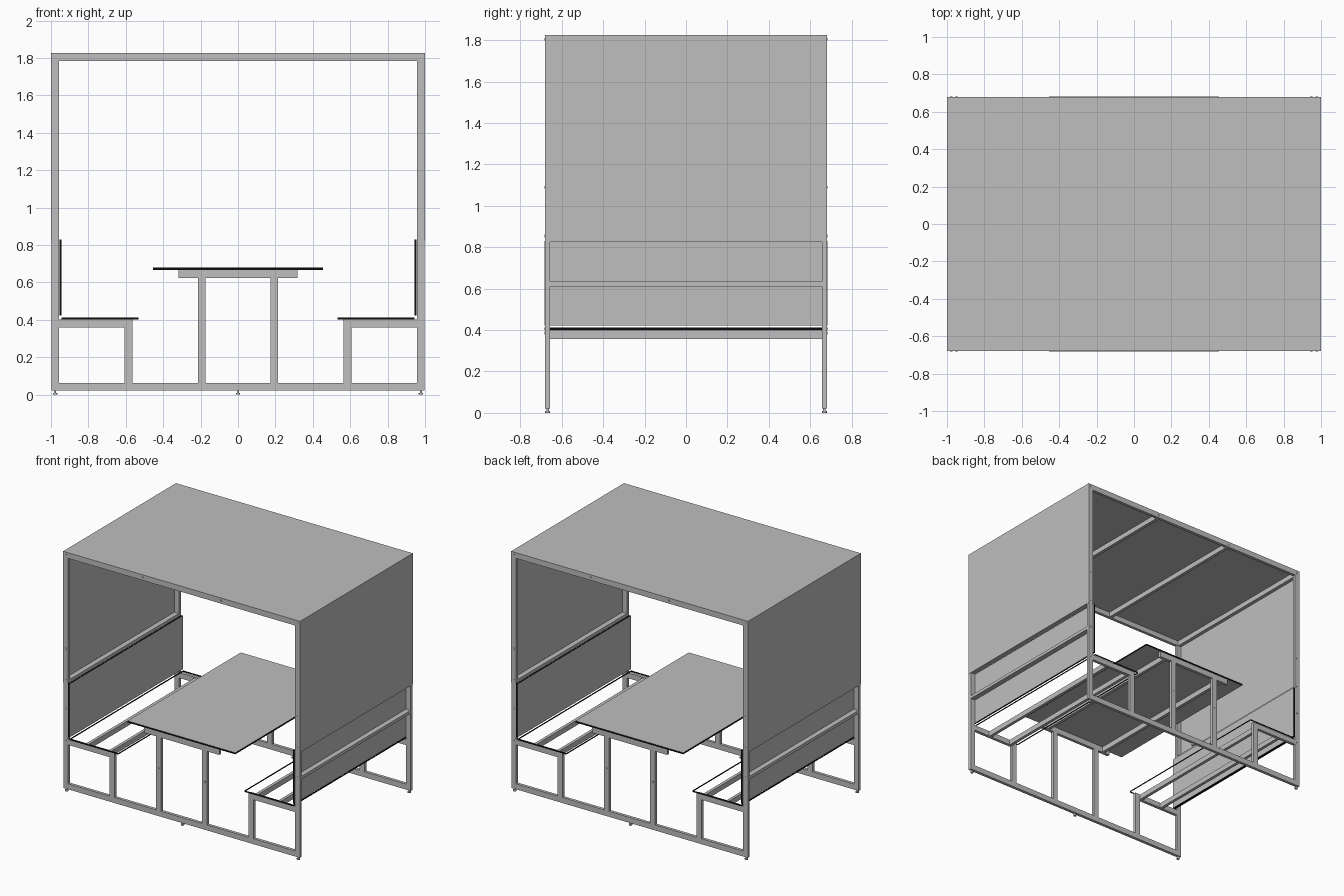
import bpy, bmesh
from mathutils import Matrix

cube = bpy.data.objects.get("Cube")
if cube:
    bpy.data.objects.remove(cube, do_unlink=True)


def material(name, rgb):
    m = bpy.data.materials.new(name)
    m.use_nodes = True
    m.diffuse_color = (*rgb, 1)
    m.node_tree.nodes["Principled BSDF"].inputs["Base Color"].default_value = (*rgb, 1)
    return m


GREY = material("light grey", (0.52, 0.52, 0.52))
BLACK = material("black edging", (0.004, 0.004, 0.004))


def finish(name, bm, mats):
    mesh = bpy.data.meshes.new(name)
    bm.to_mesh(mesh)
    bm.free()
    for m in mats:
        mesh.materials.append(m)
    obj = bpy.data.objects.new(name, mesh)
    bpy.context.collection.objects.link(obj)
    return obj


def add_box(bm, x, y, z):
    """Add a box given its (low, high) span on each axis."""
    spans = (x, y, z)
    size = Matrix.Diagonal([b - a for a, b in spans] + [1])
    mid = Matrix.Translation([(a + b) / 2 for a, b in spans])
    bmesh.ops.create_cube(bm, size=1, matrix=mid @ size)


def box(name, x, y, z):
    bm = bmesh.new()
    add_box(bm, x, y, z)
    return finish(name, bm, [GREY])


def board(name, x, y, z, thin_axis, open_faces=False):
    """Thin grey board with black edges; optionally only its edge band."""
    bm = bmesh.new()
    add_box(bm, x, y, z)
    bm.normal_update()
    broad = [f for f in bm.faces if abs(f.normal[thin_axis]) > 0.5]
    for f in bm.faces:
        f.material_index = 0 if f in broad else 1
    if open_faces:
        bmesh.ops.delete(bm, geom=broad, context='FACES_ONLY')
    return finish(name, bm, [GREY, BLACK])


def span(side, a, b):
    """Mirror an x span to the given side."""
    return tuple(sorted((side * a, side * b)))


T = 0.042            # wide side of the tube
END = 0.680          # outer face of the end frames
IN = 0.657           # inner face of the end frames
SIDES = (("left", 1), ("right", -1))

# End frames, front and back
for end, s in (("front", -1), ("back", 1)):
    y = span(s, IN, END)
    box(f"{end}_bottom_beam", (-1 + T, 1 - T), y, (0.021, 0.063))
    box(f"{end}_top_beam", (-1 + T, 1 - T), y, (1.783, 1.823))
    box(f"{end}_table_beam", (-0.318, 0.318), y, (0.624, 0.667))
    for side, k in SIDES:
        box(f"{end}_{side}_post", span(k, 1 - T, 0.998), y, (0.021, 1.823))
        box(f"{end}_{side}_bench_leg", span(k, 0.565, 0.607), y, (0.063, 0.36))
        box(f"{end}_{side}_bench_beam", span(k, 0.565, 1 - T), y, (0.36, 0.401))
        box(f"{end}_{side}_table_leg", span(k, 0.173, 0.215), y, (0.063, 0.624))

    # Bolt heads on the outer face
    bm = bmesh.new()
    spots = [(0.978, z) for z in (0.385, 0.63, 0.855, 1.09, 1.805)]
    spots += [(0.33, 1.805), (0.195, 0.385)]
    for bx, bz in spots:
        for k in (1, -1):
            turn = Matrix.Rotation(1.5708, 4, 'X')
            bmesh.ops.create_cone(bm, cap_ends=True, segments=10, radius1=0.007,
                                  radius2=0.007, depth=0.006,
                                  matrix=Matrix.Translation((k * bx, s * END, bz)) @ turn)
    finish(f"{end}_bolts", bm, [GREY])

    # Levelling feet
    bm = bmesh.new()
    for fx in (-0.978, 0, 0.978):
        for r, low, high in ((0.012, 0, 0.01), (0.006, 0.01, 0.022)):
            bmesh.ops.create_cone(bm, cap_ends=True, segments=12, radius1=r, radius2=r,
                                  depth=high - low,
                                  matrix=Matrix.Translation((fx, s * 0.668, (low + high) / 2)))
    finish(f"{end}_feet", bm, [GREY])

# Long rails, panels and boards, mirrored left and right
RUN = (-IN, IN)
WIDE = (-0.683, 0.683)
for side, k in SIDES:
    box(f"{side}_upper_back_rail", span(k, 1 - T, 0.997), RUN, (0.828, 0.852))
    box(f"{side}_lower_back_rail", span(k, 1 - T, 0.997), RUN, (0.611, 0.635))
    box(f"{side}_inner_bench_rail", span(k, 0.607, 0.63), RUN, (0.358, 0.398))
    box(f"{side}_outer_bench_rail", span(k, 0.8, 0.823), RUN, (0.358, 0.398))
    box(f"{side}_table_rail", span(k, 0.25, 0.273), RUN, (0.624, 0.665))
    box(f"{side}_roof_rail", span(k, 0.318, 0.342), RUN, (1.783, 1.822))
    box(f"{side}_roof_edge_rail", span(k, 0.97, 0.997), RUN, (1.783, 1.822))
    box(f"{side}_wall_panel", span(k, 0.997, 1.0), (-END, END), (0.825, 1.825))
    board(f"{side}_backrest", span(k, 0.943, 0.955), WIDE, (0.422, 0.83), 0)
    board(f"{side}_seat_edging", span(k, 0.533, 0.943), WIDE, (0.401, 0.412), 2, True)

# Roof and table top
box("roof_panel", (-1, 1), (-END, END), (1.822, 1.826))
board("table_top", (-0.455, 0.455), WIDE, (0.667, 0.679), 2)
